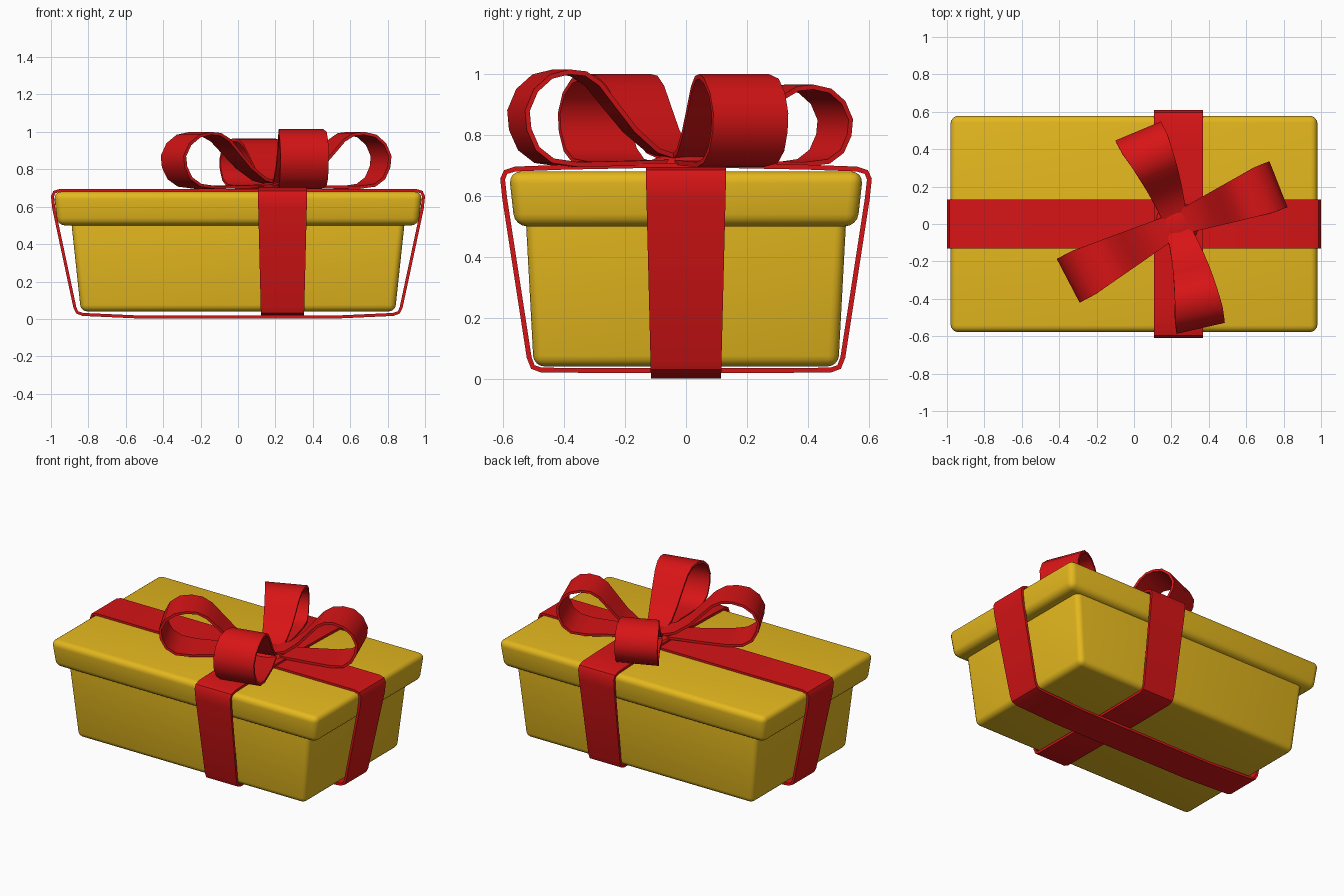
import bpy, bmesh, math
from mathutils import Vector

if "Cube" in bpy.data.objects:
    bpy.data.objects.remove(bpy.data.objects["Cube"])


def material(name, rgb):
    m = bpy.data.materials.new(name)
    m.diffuse_color = (*rgb, 1)
    m.use_nodes = True
    m.node_tree.nodes["Principled BSDF"].inputs["Base Color"].default_value = m.diffuse_color
    return m


YELLOW = material("yellow_card", (0.78, 0.48, 0.013))
RED = material("red_ribbon", (0.68, 0.007, 0.008))


def finish(name, bm, mat, mods, angle=40):
    bmesh.ops.recalc_face_normals(bm, faces=bm.faces)
    me = bpy.data.meshes.new(name)
    bm.to_mesh(me)
    bm.free()
    me.materials.append(mat)
    ob = bpy.data.objects.new(name, me)
    bpy.context.collection.objects.link(ob)
    for kind, props in mods:
        mod = ob.modifiers.new(kind.title(), kind)
        for key, value in props.items():
            setattr(mod, key, value)
    bpy.ops.object.select_all(action='DESELECT')
    ob.select_set(True)
    bpy.context.view_layer.objects.active = ob
    bpy.ops.object.convert(target='MESH')
    bpy.ops.object.shade_smooth_by_angle(angle=math.radians(angle))
    return ob


def tapered_box(name, bottom, top, z0, z1, bevel):
    bm = bmesh.new()
    bmesh.ops.create_cube(bm, size=2)
    for v in bm.verts:
        hx, hy = top if v.co.z > 0 else bottom
        v.co = (v.co.x * hx, v.co.y * hy, z1 if v.co.z > 0 else z0)
    return finish(name, bm, YELLOW, [('BEVEL', dict(width=bevel, segments=4))])


def strip(name, sections, closed):
    """Ribbon through (centre, half-width vector) sections."""
    bm = bmesh.new()
    rows = [(bm.verts.new(c - w), bm.verts.new(c + w)) for c, w in sections]
    pairs = list(zip(rows, rows[1:])) + ([(rows[-1], rows[0])] if closed else [])
    for a, b in pairs:
        bm.faces.new((a[0], a[1], b[1], b[0]))
    return finish(name, bm, RED, [('SOLIDIFY', dict(thickness=0.016, offset=0))])


# Box body and overhanging lid
tapered_box("box_body", (0.84, 0.50), (0.90, 0.53), 0.04, 0.60, 0.035)
tapered_box("box_lid", (0.965, 0.562), (0.985, 0.582), 0.50, 0.68, 0.04)


# Ribbons wrapped around the box: half outline (distance, z), mirrored
def wrap(name, half, axis, centre):
    outline = half + [(-d, z) for d, z in reversed(half)]
    sections = []
    for d, z in outline:
        w = 0.115 + 0.017 * min(1, max(0, z / 0.68))
        if axis == 'x':
            sections.append((Vector((d, centre, z)), Vector((0, w, 0))))
        else:
            sections.append((Vector((centre, d, z)), Vector((w, 0, 0))))
    strip(name, sections, True)


wrap("long_ribbon", [(0.5, 0.686), (0.955, 0.686), (0.982, 0.678), (0.992, 0.655),
                     (0.985, 0.59), (0.872, 0.06), (0.86, 0.035), (0.83, 0.024),
                     (0.5, 0.009)], 'x', 0)
wrap("cross_ribbon", [(0.15, 0.699), (0.4, 0.694), (0.56, 0.688), (0.592, 0.678),
                      (0.602, 0.655), (0.595, 0.59), (0.515, 0.07), (0.503, 0.038),
                      (0.475, 0.028), (0.2, 0.026)], 'y', 0.238)

# Bow loops: (reach fraction, height fraction) profile swept out from the knot
KNOT = Vector((0.23, 0, 0))
PROFILE = [(0.06, 0.07), (0.20, 0.15), (0.34, 0.37), (0.46, 0.64), (0.56, 0.87),
           (0.65, 0.98), (0.75, 1.0), (0.86, 0.95), (0.95, 0.80), (1.0, 0.58),
           (0.99, 0.38), (0.94, 0.17), (0.85, 0.04), (0.7, 0.0), (0.4, 0.01),
           (0.06, 0.03)]
LOOPS = [("back", (0.025, 0.49), 0.957, -0.015), ("right", (0.765, 0.21), 0.992, 0.0),
         ("front", (0.355, -0.55), 1.007, 0.02), ("left", (-0.345, -0.30), 0.992, 0.0)]
for label, tip, top, bow in LOOPS:
    out = Vector((*tip, 0)) - KNOT
    side = Vector((-out.y, out.x, 0)).normalized()
    sections = []
    for r, h in PROFILE:
        c = KNOT + out * r + side * bow * math.sin(math.pi * r)
        c.z = 0.703 + (top - 0.703) * h
        sections.append((c, side * (0.06 + 0.072 * min(1, r * 1.15))))
    strip("bow_loop_" + label, sections, False)

# Flattened knot in the middle of the bow
bm = bmesh.new()
bmesh.ops.create_uvsphere(bm, u_segments=12, v_segments=8, radius=1)
for v in bm.verts:
    v.co = (0.23 + v.co.x * 0.12, v.co.y * 0.12, 0.705 + v.co.z * 0.035)
finish("bow_knot", bm, RED, [], 60)
